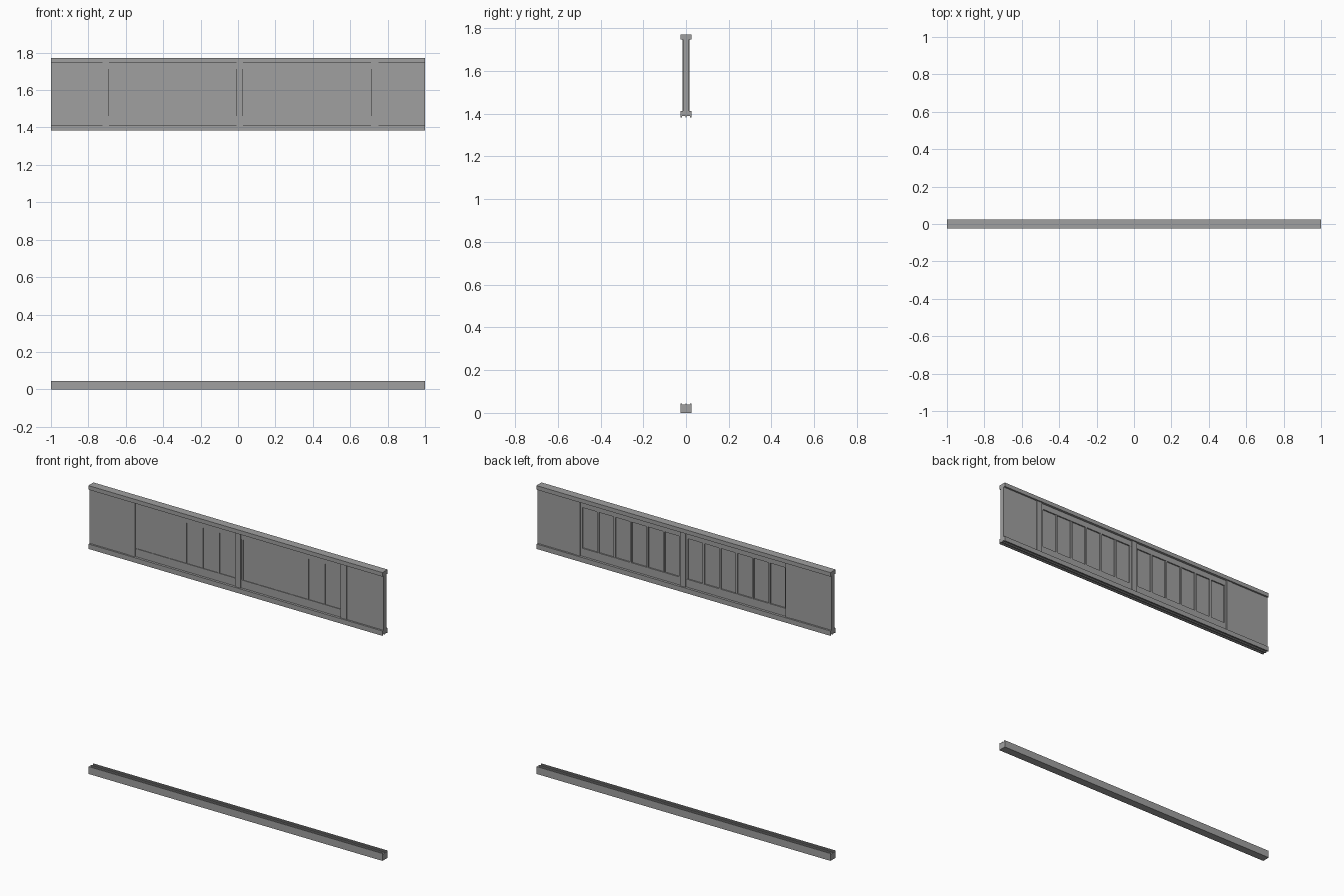
import bpy
import bmesh

cube = bpy.data.objects.get("Cube")
if cube:
    bpy.data.objects.remove(cube, do_unlink=True)

grey = bpy.data.materials.new("plain grey")
grey.use_nodes = True
GREY = (0.35, 0.35, 0.35, 1)
grey.diffuse_color = GREY
grey.node_tree.nodes["Principled BSDF"].inputs["Base Color"].default_value = GREY


def finish(name, bm):
    bmesh.ops.recalc_face_normals(bm, faces=bm.faces)
    mesh = bpy.data.meshes.new(name)
    bm.to_mesh(mesh)
    bm.free()
    mesh.materials.append(grey)
    obj = bpy.data.objects.new(name, mesh)
    bpy.context.collection.objects.link(obj)
    return obj


def box(name, x0, x1, y0, y1, z0, z1):
    bm = bmesh.new()
    bmesh.ops.create_cube(bm, size=1)
    for v in bm.verts:
        v.co.x = x1 if v.co.x > 0 else x0
        v.co.y = y1 if v.co.y > 0 else y0
        v.co.z = z1 if v.co.z > 0 else z0
    return finish(name, bm)


def grooved_beam(name, flat_z, groove_z, depth):
    """Full-length beam with two sliding-door tracks on its groove_z side."""
    half, lip, mid = 0.025, 0.018, 0.003
    floor = groove_z - depth
    side = [(half, groove_z), (lip, groove_z), (lip, floor), (mid, floor), (mid, groove_z)]
    profile = [(half, flat_z)] + side
    profile += [(-y, z) for y, z in reversed(profile)]
    bm = bmesh.new()
    face = bm.faces.new([bm.verts.new((-1, y, z)) for y, z in profile])
    ext = bmesh.ops.extrude_face_region(bm, geom=[face], use_keep_orig=True)
    for v in ext["geom"]:
        if isinstance(v, bmesh.types.BMVert):
            v.co.x = 1
    return finish(name, bm)


# Horizontal beams
BOTTOM, TOP = 1.413, 1.747
grooved_beam("floor_sill", 0, 0.045, 0.006)
grooved_beam("door_head", BOTTOM, 1.383, -0.006)
box("top_beam", -1, 1, -0.025, 0.025, TOP, 1.772)

# Plain wall infill at both ends
box("right_wall", -1, -0.725, -0.014, 0.014, BOTTOM, TOP)
box("left_wall", 0.75, 1, -0.014, 0.014, BOTTOM, TOP)

# Three short posts
posts = {"right_post": (-0.725, -0.69), "middle_post": (-0.008, 0.028), "left_post": (0.71, 0.75)}
for name, (a, b) in posts.items():
    box(name, a, b, -0.017, 0.017, BOTTOM, TOP)

# Two transom screens, each with a frame and six panes
PANES = 6
BAR = 0.012
SILL, HEAD = 1.462, 1.712
for side, a, b in (("right", -0.69, -0.008), ("left", 0.028, 0.71)):
    box(side + "_screen_sheet", a, b, -0.006, 0.002, SILL, HEAD)
    box(side + "_screen_bottom_rail", a, b, -0.010, 0.010, BOTTOM, SILL)
    box(side + "_screen_top_rail", a, b, -0.010, 0.010, HEAD, TOP)
    step = (b - a - BAR) / PANES
    for i in range(PANES + 1):
        x = a + i * step
        box(f"{side}_screen_bar_{i + 1}", x, x + BAR, -0.008, 0.009, SILL, HEAD)
